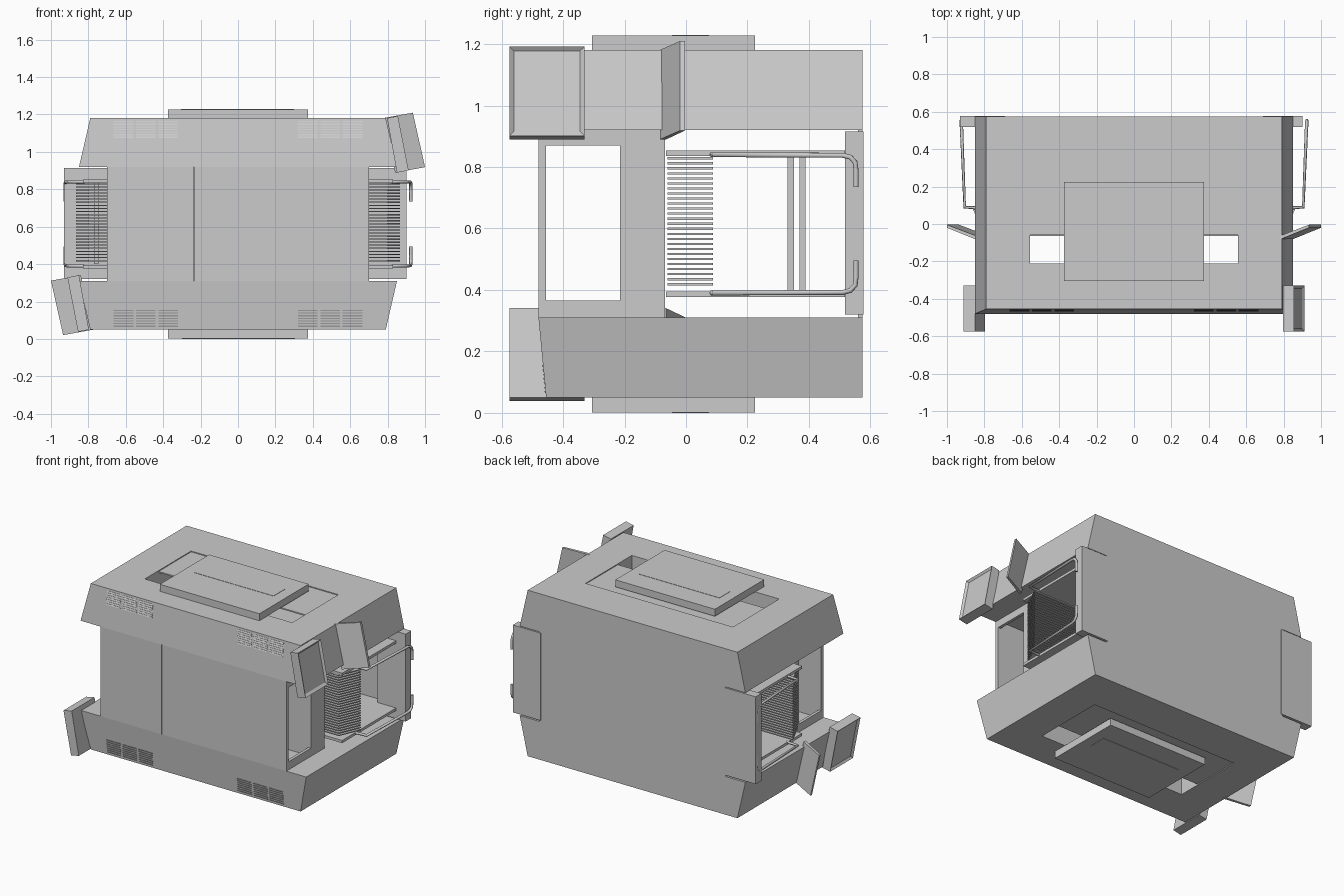
import bpy, bmesh
from math import pi
from mathutils import Matrix, Vector

if "Cube" in bpy.data.objects:
    bpy.data.objects.remove(bpy.data.objects["Cube"])

ZC = 0.615  # the body repeats by a half turn about the y axis at this height
TURN = Matrix.Translation((0, 0, ZC)) @ Matrix.Rotation(pi, 4, 'Y') @ Matrix.Translation((0, 0, -ZC))
MIRX = Matrix.Scale(-1, 4, (1, 0, 0))
I = Matrix.Identity(4)
ENDS = [(I, "upper"), (TURN, "lower")]
QUAD = [(I, "upper_right"), (MIRX, "upper_left"), (TURN, "lower_left"), (TURN @ MIRX, "lower_right")]
SIDES = [(I, "right"), (MIRX, "left")]


def emit(name, bm, mats=((I, ""),)):
    for m, tag in mats:
        b = bm.copy()
        b.transform(m)
        bmesh.ops.recalc_face_normals(b, faces=b.faces)
        label = f"{tag}_{name}" if tag else name
        me = bpy.data.meshes.new(label)
        b.to_mesh(me)
        b.free()
        bpy.context.collection.objects.link(bpy.data.objects.new(label, me))
    bm.free()


def rect(x0, x1, y0, y1):
    return [(x0, y0), (x1, y0), (x1, y1), (x0, y1)]


def loft(q0, z0, q1, z1, bm=None):
    bm = bm or bmesh.new()
    a = [bm.verts.new((x, y, z0)) for x, y in q0]
    b = [bm.verts.new((x, y, z1)) for x, y in q1]
    bm.faces.new(a[::-1])
    bm.faces.new(b)
    for i in range(4):
        j = (i + 1) % 4
        bm.faces.new((a[i], a[j], b[j], b[i]))
    bm.normal_update()
    return bm


def box(x0, x1, y0, y1, z0, z1, bm=None):
    r = rect(x0, x1, y0, y1)
    return loft(r, z0, r, z1, bm)


def shear(bm, k, x0):
    for v in bm.verts:
        v.co.z += k * (v.co.x - x0)
    bm.normal_update()


# tapered side blocks, front bars and covers of the upper and lower housing
emit("side_block", loft(rect(.555, .85, -.48, .575), .92, rect(.555, .79, -.455, .575), 1.18), QUAD)
emit("front_bar", loft(rect(-.555, .555, -.48, -.21), .92, rect(-.555, .555, -.455, -.21), 1.18), ENDS)
emit("rear_cover", box(-.555, .555, .288, .575, 1.172, 1.18), ENDS)
emit("middle_cover", box(-.555, .555, -.06, .288, 1.165, 1.174), ENDS)

# two front doors with a seam, partition behind them, back plate
emit("front_door_left", box(-.70, -.239, -.48, -.46, .31, .92))
emit("front_door_right", box(-.235, .70, -.48, -.46, .31, .92))
emit("partition", box(-.68, .68, -.215, -.21, .31, .92))
bm = box(-.70, .70, .56, .575, .31, .92)
box(-.555, .555, .56, .575, .92, 1.175, bm)
box(-.555, .555, .56, .575, .055, .31, bm)
emit("back_plate", bm)

# window frame on each side
bm = box(.68, .70, -.48, -.455, .31, .92)
box(.68, .70, -.215, -.068, .31, .92, bm)
box(.68, .70, -.455, -.215, .31, .365, bm)
box(.68, .70, -.455, -.215, .87, .92, bm)
emit("window_frame", bm, SIDES)

# top and bottom pads with a raised strip
emit("pad", box(-.375, .375, -.305, .225, 1.18, 1.228), ENDS)
emit("pad_strip", box(-.305, .30, -.045, .075, 1.228, 1.23), ENDS)

# shelves of the through duct
bm = box(-.83, .83, -.065, .515, .835, .853)
box(-.69, .69, .515, .56, .835, .853, bm)
emit("duct_shelf", bm, ENDS)

# front vents: three louver groups per corner
bm = bmesh.new()
for x in (.32, .44, .56):
    for i in range(7):
        z = 1.075 + i * .014
        y = -.48 + .025 * (z - .92) / .26
        loft(rect(x, x + .105, y - .004, y + .01), z, rect(x, x + .105, y - .001, y + .01), z + .006, bm)
emit("front_vent", bm, QUAD)

# louver slats running across the duct
bm = bmesh.new()
plan = [(-.80, -.06), (.80, -.06), (.865, .088), (-.865, .088)]
N = 26
for i in range(N):
    z = .415 + i * .41 / (N - 1)
    loft(plan, z, plan, z + .007, bm)
emit("louver_slats", bm)

# posts in the left opening
bm = box(-.77, -.745, .33, .352, .40, .84)
box(-.77, -.745, .37, .388, .40, .84, bm)
emit("duct_posts", bm)

# rear corner guards
emit("right_rear_guard", box(.69, .90, .518, .578, .32, .915))
emit("left_rear_guard", box(-.93, -.69, .518, .578, .32, .915))

# bent hand rails
for m, tag in QUAD:
    cu = bpy.data.curves.new(tag + "_rail", 'CURVE')
    cu.dimensions = '3D'
    cu.bevel_depth = .009
    cu.bevel_resolution = 1
    cu.use_fill_caps = True
    pts = [(.82, .085, .84), (.905, .09, .84), (.922, .51, .838), (.924, .535, .832),
           (.924, .55, .815), (.924, .553, .79), (.924, .553, .735)]
    sp = cu.splines.new('POLY')
    sp.points.add(len(pts) - 1)
    for p, c in zip(sp.points, pts):
        p.co = (*(m @ Vector(c)), 1)
    bpy.context.collection.objects.link(bpy.data.objects.new(tag + "_rail", cu))

# tilted side pods with a recessed outer face
bm = loft(rect(.85, .912, -.575, -.33), .893, rect(.797, .855, -.575, -.33), 1.195)
shear(bm, .2, .87)
outer = max(bm.faces, key=lambda f: f.calc_center_median().x)
bmesh.ops.inset_region(bm, faces=[outer], thickness=.022)
bmesh.ops.translate(bm, verts=outer.verts, vec=(-.012, 0, 0))
emit("side_pod", bm, ENDS)

# angled side fins
low = [(.84, -.085), (1.0, -.02), (1.0, -.004), (.84, -.065)]
bm = loft(low, .902, [(x - .065, y) for x, y in low], 1.205)
shear(bm, .18, .91)
emit("side_fin", bm, ENDS)
